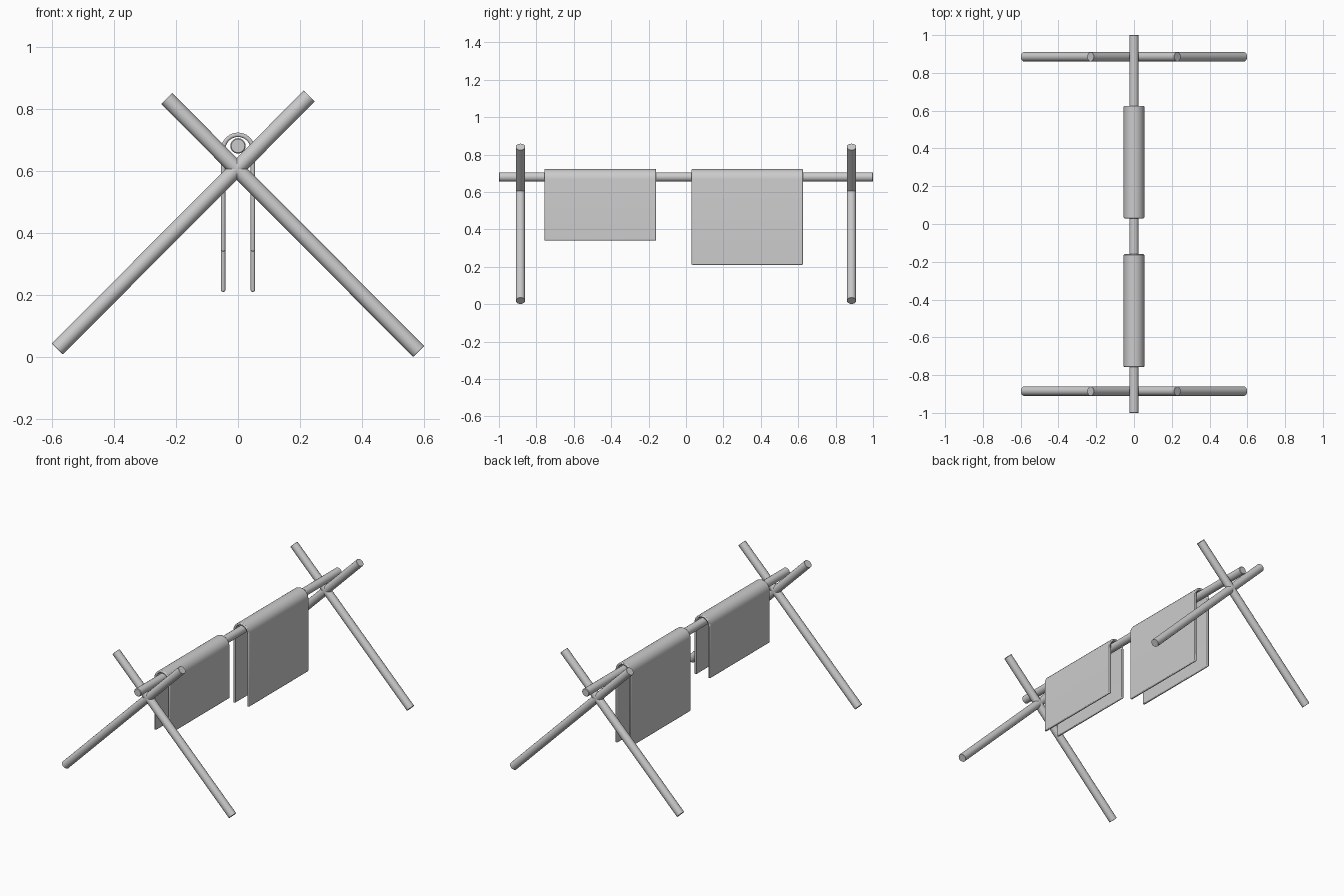
import bpy, bmesh
from math import pi, sin, cos, radians
from mathutils import Vector

if "Cube" in bpy.data.objects:
    bpy.data.objects.remove(bpy.data.objects["Cube"])

R = 0.025        # pole radius
RAIL_Z = 0.68


def finish(ob, bevel, segments):
    mod = ob.modifiers.new("soft_edges", 'BEVEL')
    mod.width, mod.segments = bevel, segments
    mod.limit_method, mod.angle_limit = 'ANGLE', radians(50)
    bpy.ops.object.select_all(action='DESELECT')
    ob.select_set(True)
    bpy.context.view_layer.objects.active = ob
    bpy.ops.object.shade_smooth_by_angle(angle=radians(35))


def pole(name, a, b, bevel=0.001):
    a, b = Vector(a), Vector(b)
    d = b - a
    bpy.ops.mesh.primitive_cylinder_add(
        vertices=16, radius=R, depth=d.length, location=(a + b) / 2,
        rotation=d.to_track_quat('Z', 'Y').to_euler())
    ob = bpy.context.object
    ob.name = name
    finish(ob, bevel, 1)


def towel(name, y0, y1, bottom):
    # upside-down U profile, outer side then inner side back
    arc_z, outer, inner, n = 0.668, 0.055, 0.041, 12

    def u_path(r):
        arc = [(r * cos(pi * i / n), arc_z + r * sin(pi * i / n)) for i in range(n + 1)]
        return [(r, bottom)] + arc + [(-r, bottom)]

    bm = bmesh.new()
    rows = [[[bm.verts.new((x, y, z)) for x, z in u_path(r)] for r in (outer, inner)]
            for y in (y0, y1)]
    (fo, fi), (bo, bi) = rows
    for p, q in ((fo, fi), (fi, bi), (bi, bo), (bo, fo)):
        for i in range(len(p) - 1):
            bm.faces.new((p[i], p[i + 1], q[i + 1], q[i]))
    for i in (0, -1):
        bm.faces.new((fo[i], fi[i], bi[i], bo[i]))
    bmesh.ops.recalc_face_normals(bm, faces=bm.faces)
    me = bpy.data.meshes.new(name)
    bm.to_mesh(me)
    bm.free()
    ob = bpy.data.objects.new(name, me)
    bpy.context.collection.objects.link(ob)
    finish(ob, 0.005, 2)


# Crossed legs at both ends
for end, y in (("front", -0.885), ("back", 0.885)):
    pole(end + "_leg_right", (0.582, y, 0.018), (-0.23, y, 0.833))
    pole(end + "_leg_left", (-0.582, y, 0.026), (0.23, y, 0.841))

# Rail resting in the crossings
pole("rail", (0, -1, RAIL_Z), (0, 1, RAIL_Z), 0.003)

# Hanging cloths
towel("short_cloth", -0.757, -0.16, 0.34)
towel("long_cloth", 0.03, 0.625, 0.21)
